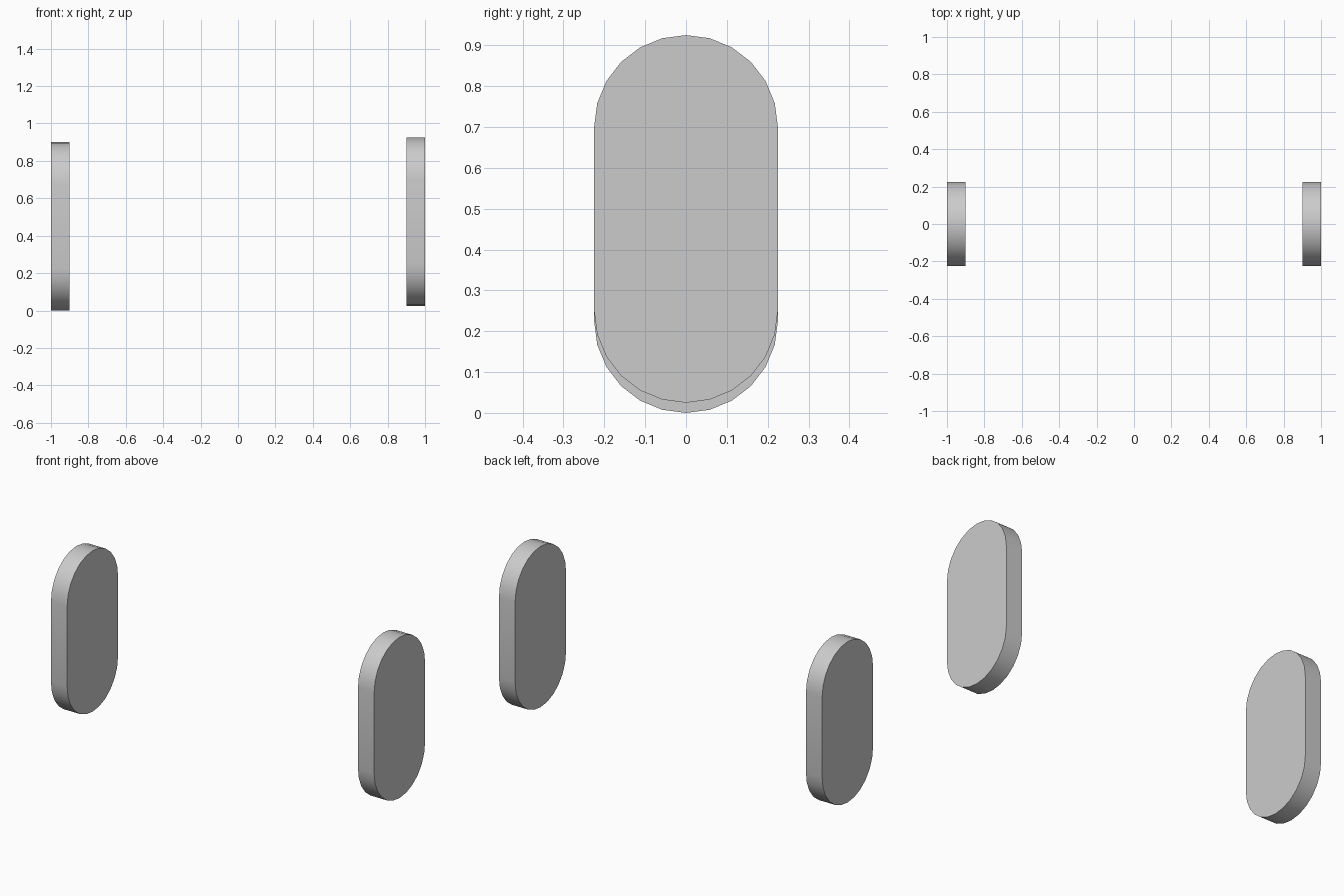
import bpy, bmesh, math

if "Cube" in bpy.data.objects:
    bpy.data.objects.remove(bpy.data.objects["Cube"])

RADIUS = 0.225      # half width of each plate
HEIGHT = 0.9
THICK = 0.1
STEPS = 12          # segments per rounded end


def pill_plate(name, x0, z0):
    """Upright pill-shaped plate extruded along x."""
    bm = bmesh.new()
    verts = []
    for centre, start in ((z0 + HEIGHT - RADIUS, 0), (z0 + RADIUS, math.pi)):
        for i in range(STEPS + 1):
            a = start + math.pi * i / STEPS
            verts.append(bm.verts.new((x0, RADIUS * math.cos(a), centre + RADIUS * math.sin(a))))
    face = bm.faces.new(verts)
    ext = bmesh.ops.extrude_face_region(bm, geom=[face], use_keep_orig=True)
    moved = [g for g in ext["geom"] if isinstance(g, bmesh.types.BMVert)]
    bmesh.ops.translate(bm, verts=moved, vec=(THICK, 0, 0))
    bmesh.ops.recalc_face_normals(bm, faces=bm.faces)
    mesh = bpy.data.meshes.new(name)
    bm.to_mesh(mesh)
    bm.free()
    obj = bpy.data.objects.new(name, mesh)
    bpy.context.collection.objects.link(obj)
    # Smooth rim, crisp flat sides
    bpy.ops.object.select_all(action='DESELECT')
    obj.select_set(True)
    bpy.context.view_layer.objects.active = obj
    bpy.ops.object.shade_smooth_by_angle(angle=math.radians(30))
    return obj


# Left plate rests on the ground, right plate sits slightly higher
pill_plate("left_plate", -1.0, 0.0)
pill_plate("right_plate", 1.0 - THICK, 0.025)
